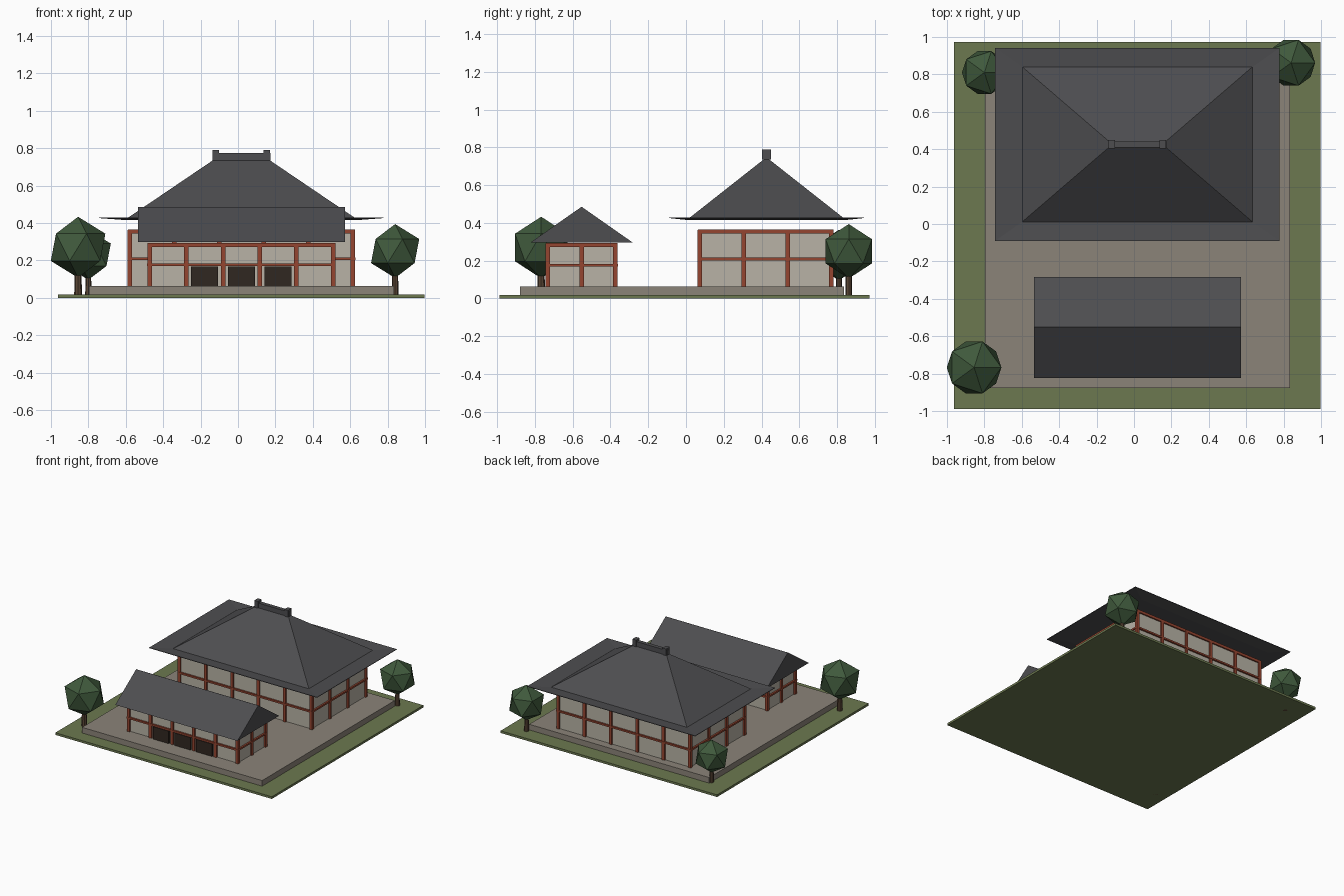
import bpy, bmesh

if "Cube" in bpy.data.objects:
    bpy.data.objects.remove(bpy.data.objects["Cube"])

CX = 0.018  # shared centre line of the buildings


def mat(name, r, g, b):
    m = bpy.data.materials.new(name)
    m.diffuse_color = (r, g, b, 1)
    m.use_nodes = True
    m.node_tree.nodes["Principled BSDF"].inputs["Base Color"].default_value = m.diffuse_color
    return m


GRASS = mat("grass", 0.15, 0.19, 0.08)
STONE = mat("stone", 0.26, 0.23, 0.19)
WALL = mat("plaster", 0.48, 0.45, 0.38)
RED = mat("red_timber", 0.30, 0.06, 0.03)
TILE = mat("roof_tile", 0.075, 0.075, 0.08)
DARK = mat("dark_wood", 0.03, 0.02, 0.015)
BARK = mat("bark", 0.10, 0.06, 0.035)
LEAF = mat("foliage", 0.05, 0.10, 0.045)


def make(name, bm, material):
    bmesh.ops.recalc_face_normals(bm, faces=bm.faces[:])
    me = bpy.data.meshes.new(name)
    bm.to_mesh(me)
    bm.free()
    me.materials.append(material)
    ob = bpy.data.objects.new(name, me)
    bpy.context.collection.objects.link(ob)
    return ob


def boxes(name, items, material):
    """One object from boxes given as (cx, cy, z0, z1, half_x, half_y)."""
    bm = bmesh.new()
    for cx, cy, z0, z1, hx, hy in items:
        vs = bmesh.ops.create_cube(bm, size=1)["verts"]
        bmesh.ops.scale(bm, vec=(2 * hx, 2 * hy, z1 - z0), verts=vs)
        bmesh.ops.translate(bm, vec=(cx, cy, (z0 + z1) / 2), verts=vs)
    return make(name, bm, material)


def stacked_roof(name, cx, cy, rings, material):
    """Roof skin through rectangles (half_x, half_y, z), capped both ends."""
    bm = bmesh.new()
    loops = [[bm.verts.new((cx + sx * hx, cy + sy * hy, z))
              for sx, sy in ((-1, -1), (1, -1), (1, 1), (-1, 1))]
             for hx, hy, z in rings]
    for a, b in zip(loops, loops[1:]):
        for i in range(4):
            j = (i + 1) % 4
            bm.faces.new((a[i], a[j], b[j], b[i]))
    bm.faces.new(loops[0])
    bm.faces.new(loops[-1])
    return make(name, bm, material)


def building(name, cy, hx, hy, top, mid, nx, ny):
    """Plaster body with timber posts and two rings of beams.
    hx, hy are the half spans between corner post centres."""
    z0, r = 0.064, 0.012
    boxes(name + "_walls", [(CX, cy, z0, top - 0.004, hx, hy)], WALL)
    spots = set()
    for i in range(nx + 1):
        for s in (-1, 1):
            spots.add((round(CX - hx + 2 * hx * i / nx, 4), round(cy + s * hy, 4)))
    for i in range(1, ny):
        for s in (-1, 1):
            spots.add((round(CX + s * hx, 4), round(cy - hy + 2 * hy * i / ny, 4)))
    boxes(name + "_posts", [(x, y, z0, top, r, r) for x, y in sorted(spots)], RED)
    beams = []
    for a, b, w in ((top - 0.02, top + 0.002, 0.011), (mid - 0.007, mid + 0.007, 0.014)):
        for s in (-1, 1):
            beams.append((CX, cy + s * hy, a, b, hx + w, w))
            beams.append((CX + s * hx, cy, a, b, w, hy + w))
    boxes(name + "_beams", beams, RED)


# Site
boxes("lawn", [(CX, -0.008, 0, 0.018, 0.98, 0.98)], GRASS)
boxes("stone_platform", [(CX, -0.02, 0.015, 0.064, 0.815, 0.858)], STONE)

# Main hall with flared hip roof
building("hall", 0.422, 0.596, 0.348, 0.363, 0.209, 5, 3)
stacked_roof("hall_roof", CX, 0.426,
             [(0.145, 0.01, 0.74), (0.615, 0.414, 0.422), (0.76, 0.516, 0.43),
              (0.76, 0.516, 0.426), (0.615, 0.414, 0.415)], TILE)
boxes("hall_ridge", [(CX, 0.426, 0.735, 0.775, 0.155, 0.016)], TILE)
boxes("ridge_end_caps", [(CX + s * 0.136, 0.426, 0.735, 0.79, 0.017, 0.023)
                         for s in (-1, 1)], TILE)

# Gatehouse with plain gable roof
GY = -0.553
building("gate", GY, 0.49, 0.178, 0.292, 0.176, 5, 2)
stacked_roof("gate_roof", CX, GY, [(0.553, 0.27, 0.297), (0.553, 0.001, 0.485)], TILE)
boxes("gate_doors", [(CX + k * 0.196, GY - 0.18, 0.064, 0.166, 0.072, 0.012)
                     for k in (-1, 0, 1)], DARK)

# Trees
for x, y, z, r in ((-0.855, -0.767, 0.27, 0.163),
                   (0.84, 0.862, 0.25, 0.144),
                   (-0.80, 0.81, 0.23, 0.134)):
    bm = bmesh.new()
    bmesh.ops.create_icosphere(bm, subdivisions=1, radius=r)
    bmesh.ops.translate(bm, vec=(x, y, z), verts=bm.verts[:])
    make("tree_crown", bm, LEAF)
    bm = bmesh.new()
    bmesh.ops.create_cone(bm, cap_ends=True, segments=8, radius1=0.13 * r,
                          radius2=0.1 * r, depth=z - 0.05)
    bmesh.ops.translate(bm, vec=(x, y, (z - 0.05) / 2), verts=bm.verts[:])
    make("tree_trunk", bm, BARK)
